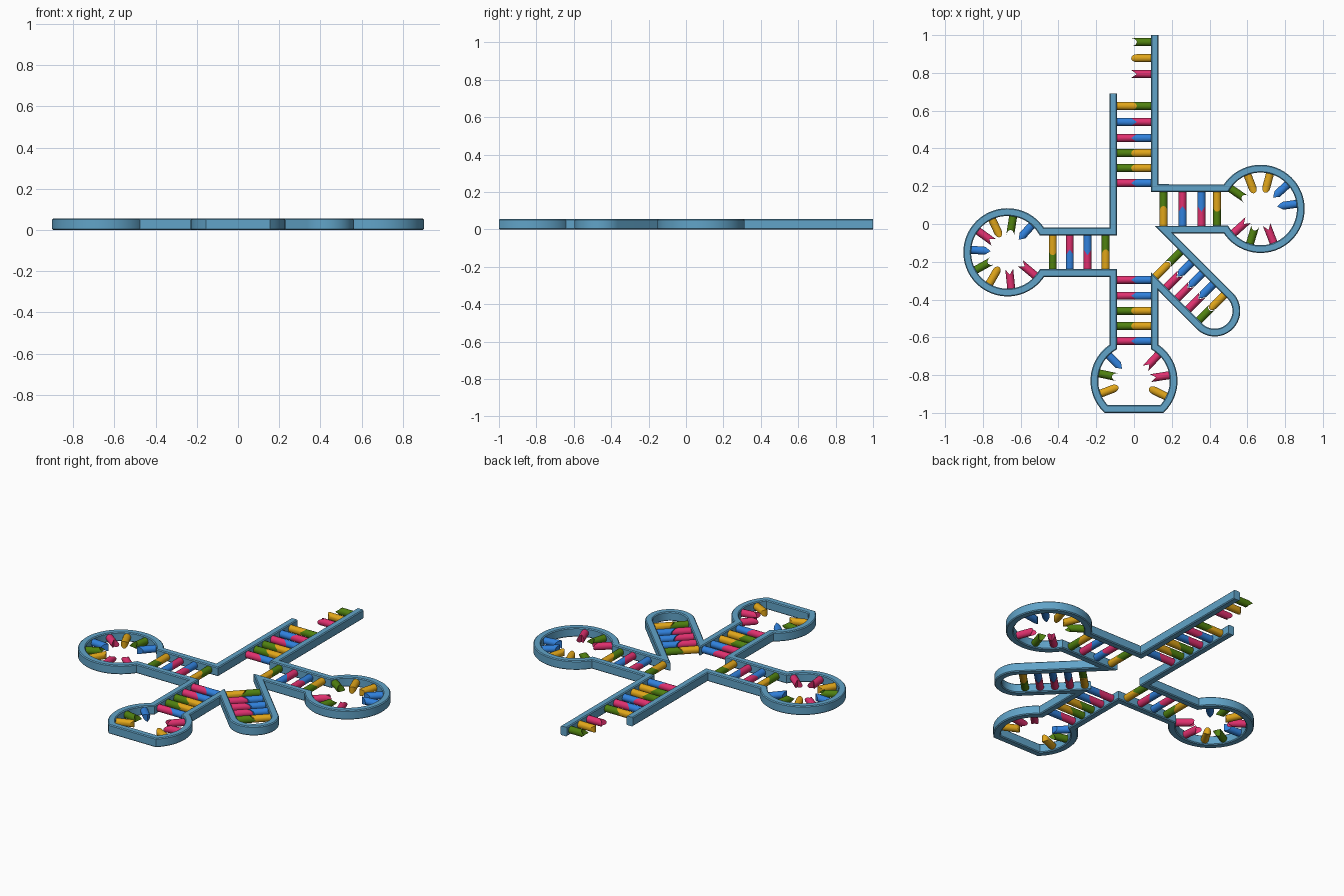
import bpy, bmesh
from math import cos, sin, radians, pi, sqrt, atan2
from mathutils import Vector

if "Cube" in bpy.data.objects:
    bpy.data.objects.remove(bpy.data.objects["Cube"])

H, W = 0.055, 0.041          # strand height and width
RAD, LEN, TIP = 0.021, 0.106, 0.03   # base peg radius, length, end depth


def material(name, rgb):
    m = bpy.data.materials.new(name)
    m.diffuse_color = (*rgb, 1)
    m.use_nodes = True
    m.node_tree.nodes["Principled BSDF"].inputs["Base Color"].default_value = m.diffuse_color
    return m


def finish(bm, name, mat):
    bmesh.ops.recalc_face_normals(bm, faces=bm.faces)
    me = bpy.data.meshes.new(name)
    bm.to_mesh(me)
    bm.free()
    me.materials.append(mat)
    me.shade_smooth()
    me.set_sharp_from_angle(angle=radians(30))
    return me


def add(name, me, loc=(0, 0, 0), ang=0):
    ob = bpy.data.objects.new(name, me)
    ob.location = loc
    ob.rotation_euler.z = ang
    bpy.context.collection.objects.link(ob)


def arc(cx, cy, r, a0, a1):
    n = max(2, int(abs(a1 - a0) / 6))
    angs = [radians(a0 + (a1 - a0) * i / n) for i in range(n + 1)]
    return [Vector((cx + r * cos(a), cy + r * sin(a))) for a in angs]


# Strand: one continuous folded path swept with a chamfered bar section
path = [Vector((0.11, 1)), Vector((0.11, 0.19))]
path += arc(0.67, 0.08, 0.213, 149, -149)
path += [Vector((0.159, -0.03))]
path += arc(0.427, -0.46, 0.115, 45, -135)
path += [Vector((0.11, -0.305))]
path += arc(0, -0.83, 0.21, 58.4, -45.6) + arc(0, -0.83, 0.21, -134.4, -238.4)
path += [Vector((-0.11, -0.26))]
path += arc(-0.67, -0.15, 0.213, -31, -329)
path += [Vector((-0.11, -0.04)), Vector((-0.11, 0.69))]

w, c = W / 2, 0.005
section = [(-w, c), (-w + c, 0), (w - c, 0), (w, c),
           (w, H - c), (w - c, H), (-w + c, H), (-w, H - c)]
bm = bmesh.new()
rings = []
for i, p in enumerate(path):
    d1 = (p - path[max(i - 1, 0)]).normalized() if i else (path[1] - p).normalized()
    d2 = (path[i + 1] - p).normalized() if i < len(path) - 1 else d1
    n1, n2 = Vector((-d1.y, d1.x)), Vector((-d2.y, d2.x))
    m = (n1 + n2) / (1 + n1.dot(n2))      # mitred corner
    rings.append([bm.verts.new((*(p + m * u), z)) for u, z in section])
for a, b in zip(rings, rings[1:]):
    for k in range(8):
        j = (k + 1) % 8
        bm.faces.new((a[k], a[j], b[j], b[k]))
bm.faces.new(rings[0])
bm.faces.new(rings[-1])
add("folded_strand", finish(bm, "folded_strand", material("strand_blue", (0.12, 0.37, 0.58))))

# Base pegs: round bars whose ends are domed, hollow, pointed or notched
ENDS = {
    "Y": ("yellow", (0.75, 0.38, 0.01), lambda t: LEN - TIP + TIP * sqrt(max(0, 1 - t * t))),
    "G": ("green", (0.08, 0.22, 0.005), lambda t: LEN - TIP * sqrt(max(0, 1 - t * t))),
    "B": ("blue", (0.03, 0.22, 0.72), lambda t: LEN - TIP * abs(t)),
    "R": ("red", (0.75, 0.03, 0.16), lambda t: LEN - TIP * (1 - abs(t))),
}


def peg_mesh(name, rgb, end):
    N = 20
    bm = bmesh.new()
    cs = [(cos(2 * pi * k / N), sin(2 * pi * k / N)) for k in range(N)]
    a = [bm.verts.new((-0.006, RAD * u, RAD * v)) for u, v in cs]
    b = [bm.verts.new((end(u), RAD * u, RAD * v)) for u, v in cs]
    for k in range(N):
        j = (k + 1) % N
        bm.faces.new((a[k], a[j], b[j], b[k]))
    bm.faces.new(a)
    for k in range(N // 2):               # end cap in strips
        quad = [b[k], b[k + 1], b[(N - k - 1) % N], b[(N - k) % N]]
        bm.faces.new(list(dict.fromkeys(quad)))
    return finish(bm, name, material(name, rgb))


PEGS = {k: peg_mesh(n + "_base", rgb, f) for k, (n, rgb, f) in ENDS.items()}


def peg(kind, x, y, ang):
    add(ENDS[kind][0] + "_base", PEGS[kind], (x, y, H / 2), ang)


def pair(kinds, cx, cy, ang, half=0.091):
    # two pegs facing each other across a stem
    dx, dy = cos(ang) * half, sin(ang) * half
    peg(kinds[0], cx - dx, cy - dy, ang)
    peg(kinds[1], cx + dx, cy + dy, ang + pi)


def loop(cx, cy, items):
    for kind, deg in items:
        a = radians(deg)
        peg(kind, cx + 0.195 * cos(a), cy + 0.195 * sin(a), a + pi)


# Top stem and its overhanging end
for k, y in zip(("YG", "BR", "RB", "GY", "GY", "RB"), (0.625, 0.54, 0.455, 0.375, 0.296, 0.217)):
    pair(k, 0, y, 0)
for k, y in zip("GYR", (0.963, 0.878, 0.794)):
    peg(k, 0.091, y, pi)
# Bottom stem
for k, y in zip(("RB", "RB", "GY", "GY", "RB"), (-0.296, -0.38, -0.46, -0.54, -0.62)):
    pair(k, 0, y, 0)
# Right and left stems (lower peg first)
for k, x in zip(("YG", "BR", "RB", "GY"), (0.156, 0.257, 0.357, 0.44)):
    pair(k, x, 0.08, pi / 2)
for k, x in zip(("GY", "BR", "RB", "YG"), (-0.43, -0.34, -0.246, -0.15)):
    pair(k, x, -0.15, pi / 2)
# Diagonal stem
for i, k in enumerate(("YG", "RB", "RB", "RB", "GY")):
    t = 0.18 + 0.0575 * i
    pair(k, t, -0.033 - t, pi / 4, 0.094)

# Unpaired bases inside the three loops
loop(0.67, 0.08, [("G", 146), ("Y", 111), ("Y", 75), ("B", 42), ("B", 8),
                  ("R", -69), ("G", -107), ("R", -138)])
loop(-0.67, -0.15, [("B", 48), ("G", 81), ("Y", 115), ("R", 144), ("B", 176),
                    ("G", 209), ("Y", 240), ("R", 276), ("R", 320)])
loop(0, -0.83, [("B", 135), ("G", 168), ("Y", 201), ("R", 47), ("R", 9), ("Y", -26)])
